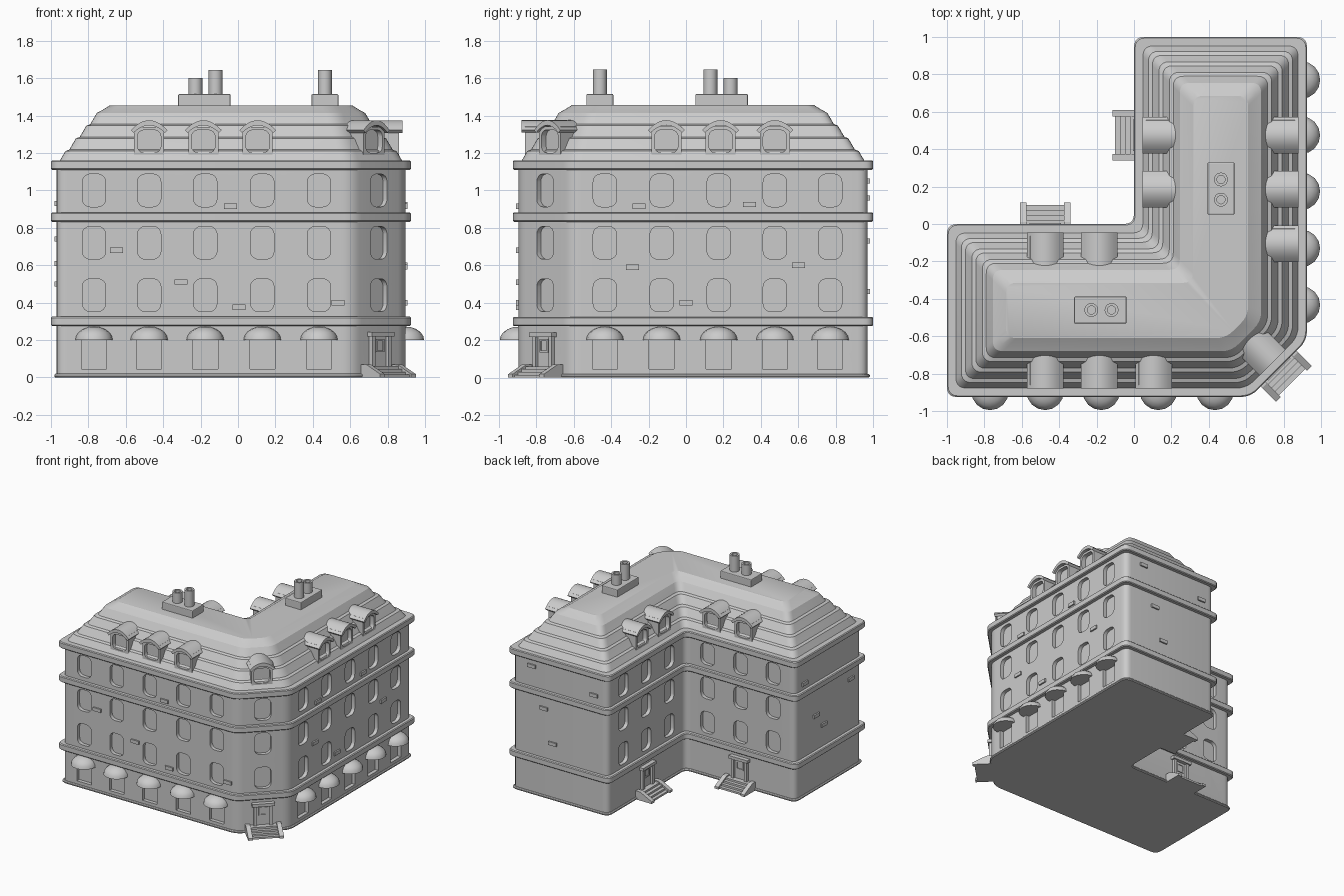
import bpy, bmesh, math
from mathutils import Matrix, Vector

if "Cube" in bpy.data.objects:
    bpy.data.objects.remove(bpy.data.objects["Cube"])

GREY = (0.6, 0.6, 0.6, 1)
plaster = bpy.data.materials.new("plain grey")
plaster.use_nodes = True
plaster.diffuse_color = GREY
plaster.node_tree.nodes["Principled BSDF"].inputs["Base Color"].default_value = GREY


def make(name, bm):
    bmesh.ops.recalc_face_normals(bm, faces=bm.faces)
    mesh = bpy.data.meshes.new(name)
    bm.to_mesh(mesh)
    bm.free()
    mesh.materials.append(plaster)
    obj = bpy.data.objects.new(name, mesh)
    bpy.context.collection.objects.link(obj)
    return obj


def soften(obj, angle=32):
    obj.data.polygons.foreach_set("use_smooth", [True] * len(obj.data.polygons))
    obj.data.set_sharp_from_angle(angle=math.radians(angle))


def cut(obj, cutter):
    mod = obj.modifiers.new("openings", "BOOLEAN")
    mod.operation, mod.solver, mod.object = "DIFFERENCE", "EXACT", cutter
    graph = bpy.context.evaluated_depsgraph_get()
    mesh = bpy.data.meshes.new_from_object(obj.evaluated_get(graph))
    obj.modifiers.clear()
    obj.data = mesh
    bpy.data.objects.remove(cutter)


def loft(bm, rings):
    rows = [[bm.verts.new(p) for p in ring] for ring in rings]
    for a, b in zip(rows, rows[1:]):
        for i in range(len(a)):
            j = (i + 1) % len(a)
            bm.faces.new((a[i], a[j], b[j], b[i]))
    bm.faces.new(rows[0][::-1])
    bm.faces.new(rows[-1])


def prism(bm, M, pts, sweep):
    sweep = Vector(sweep)
    loft(bm, [[M @ Vector(p) for p in pts], [M @ (Vector(p) + sweep) for p in pts]])


def box(bm, M, x, y, z):
    prism(bm, M, [(x[0], y[0], z[0]), (x[1], y[0], z[0]), (x[1], y[0], z[1]), (x[0], y[0], z[1])],
          (0, y[1] - y[0], 0))


def rounded(x, z, w, h, r, y):
    pts = []
    for k, (sx, sz) in enumerate(((1, 1), (-1, 1), (-1, -1), (1, -1))):
        for i in range(5):
            a = math.radians(90 * k + 22.5 * i)
            pts.append((x + sx * (w / 2 - r) + r * math.cos(a), y,
                        z + sz * (h / 2 - r) + r * math.sin(a)))
    return pts


# L-shaped footprint with a cut street corner, offset outward and filleted
PLAN = [Vector(p) for p in ((-.97, -.895), (.61, -.895), (.895, -.61), (.895, .97),
                            (.03, .97), (.03, -.03), (-.97, -.03))]


def outline(off, z, fillet=0.055):
    n, corners, ring = len(PLAN), [], []
    for i, p in enumerate(PLAN):
        a, b = (p - PLAN[i - 1]).normalized(), (PLAN[(i + 1) % n] - p).normalized()
        na, nb = Vector((a.y, -a.x)), Vector((b.y, -b.x))
        corners.append(p + (na + nb) * off / (1 + na.dot(nb)))
    for i, p in enumerate(corners):
        a = p + (corners[i - 1] - p).normalized() * fillet
        b = p + (corners[(i + 1) % n] - p).normalized() * fillet
        for k in range(6):
            t = k / 5
            q = a * (1 - t) ** 2 + p * 2 * t * (1 - t) + b * t * t
            ring.append((q.x, q.y, z))
    return ring


# Wall frames: local x runs along the wall, local -y points outward
def frame(x, y, deg):
    return Matrix.Translation((x, y, 0)) @ Matrix.Rotation(math.radians(deg), 4, "Z")


FRONT, RIGHT = frame(0, -.895, 0), frame(.895, 0, 90)
CORNER = frame(.7525, -.7525, 45)
YARD_A, YARD_B = frame(0, -.03, 180), frame(.03, 0, -90)
LEFT_END, BACK_END = frame(-.97, 0, -90), frame(0, .97, 180)
COLUMNS = [-.77, -.475, -.175, .13, .433]
DORMERS = [-.475, -.185, .105]
FLOORS = [.44, .72, 1.0]
STREET = [(FRONT, 1), (RIGHT, -1)]
YARD = [(YARD_A, -1), (YARD_B, 1)]

# Walls with recessed windows and shop openings
walls, holes = bmesh.new(), bmesh.new()
loft(walls, [outline(0, 0), outline(0, 1.15)])
spots = [(M, s * u) for M, s in STREET for u in COLUMNS]
spots += [(M, s * u) for M, s in YARD for u in COLUMNS[:3]] + [(CORNER, 0)]
for M, u in spots:
    for z in FLOORS:
        prism(holes, M, rounded(u, z, .125, .175, .042, -.05), (0, .08, 0))
for M, s in STREET:
    for u in COLUMNS:
        box(holes, M, (s * u - .067, s * u + .067), (-.05, .03), (.045, .22))
walls = make("walls", walls)
cut(walls, make("wall_openings", holes))
soften(walls)

# Plinth, floor bands and eave
for name, z0, z1, off in (("plinth", 0, .02, .012), ("lower_band", .275, .325, .03),
                          ("upper_band", .832, .882, .03), ("eave", 1.11, 1.16, .03)):
    bm, e = bmesh.new(), .006
    loft(bm, [outline(off - e, z0), outline(off, z0 + e), outline(off, z1 - e), outline(off - e, z1)])
    soften(make(name, bm))

# Mansard roof in overlapping courses
bm, rings = bmesh.new(), []
for k in range(4):
    inset, z = .012 + .056 * k, 1.15 + .068 * k
    rings += [outline(-inset, z), outline(-inset - .035, z + .06)]
rings += [outline(-.245, 1.43), outline(-.285, 1.455)]
loft(bm, rings)
soften(make("roof", bm), 25)

# Dormers: cased window under a curved hood
casing, holes, hood = bmesh.new(), bmesh.new(), bmesh.new()
spots = [(M, s * u) for M, s in STREET for u in DORMERS]
spots += [(M, s * u) for M, s in YARD for u in DORMERS[:2]] + [(CORNER, 0)]
for M, u in spots:
    box(casing, M, (u - .08, u + .08), (.035, .2), (1.17, 1.34))
    prism(holes, M, rounded(u, 1.262, .125, .122, .035, .0), (0, .07, 0))
    arc = [(u + .098 * t / 5, .016, 1.322 + .053 * (1 - (t / 5) ** 2)) for t in range(-5, 6)]
    under = [(u + .084 * t / 5, .016, 1.308 + .04 * (1 - (t / 5) ** 2)) for t in range(5, -6, -1)]
    prism(hood, M, arc + under, (0, .18, 0))
casing = make("dormer_casings", casing)
cut(casing, make("dormer_openings", holes))
soften(casing)
soften(make("dormer_hoods", hood))

# Domed awnings over the shop openings
bm = bmesh.new()
for M, s in STREET:
    for u in COLUMNS:
        T = M @ Matrix.Translation((s * u, 0, .2)) @ Matrix.Diagonal((.1, .1, .072, 1))
        ball = bmesh.ops.create_uvsphere(bm, u_segments=16, v_segments=10, radius=1, matrix=T)
        half = {f for v in ball["verts"] for f in v.link_faces}
        parts = list(ball["verts"]) + list({e for f in half for e in f.edges}) + list(half)
        got = bmesh.ops.bisect_plane(bm, geom=parts, plane_co=(0, 0, .2), plane_no=(0, 0, -1),
                                     clear_outer=True)
        rim = [e for e in got["geom_cut"] if isinstance(e, bmesh.types.BMEdge)]
        bmesh.ops.contextual_create(bm, geom=rim)
soften(make("awnings", bm), 40)

# Entrances: door, surround, lintel and steps with sloping side walls
door, steps = bmesh.new(), bmesh.new()
for M, u in ((CORNER, 0), (YARD_A, .475), (YARD_B, -.475)):
    E = M @ Matrix.Translation((u, 0, 0))
    box(door, E, (-.05, .05), (-.006, .02), (.06, .22))
    box(door, E, (-.085, .085), (-.035, .02), (.218, .242))
    for s in (-1, 1):
        box(door, E, sorted((s * .048, s * .072)), (-.024, .02), (.06, .22))
        box(door, E, sorted((s * .022, s * .032)), (-.012, .01), (.135, .205))
        prism(steps, E, [(s * .1, .02, 0), (s * .1, -.145, 0), (s * .1, -.145, .018),
                         (s * .1, -.04, .07), (s * .1, .02, .07)], (s * .035, 0, 0))
    for z in (.135, .195):
        box(door, E, (-.022, .022), (-.012, .01), (z, z + .01))
    for k in range(4):
        box(steps, E, (-.102, .102), (-.05 - .027 * k, .02), (0, .06 - .015 * k))
make("doors", door)
make("entrance_steps", steps)

# Scattered raised bricks
bm = bmesh.new()
for M, places in (
        (FRONT, ((-.65, .68), (-.305, .51), (.005, .375), (.535, .4), (-.04, .915))),
        (RIGHT, ((-.25, .915), (.34, .925), (-.285, .59), (.6, .6), (0, .4))),
        (LEFT_END, ((.75, .74), (.3, .61), (.4, .5), (.15, .93))),
        (BACK_END, ((-.72, 1.05), (-.155, .96), (-.61, .73), (-.53, .46)))):
    for u, z in places:
        box(bm, M, (u - .035, u + .035), (-.012, .01), (z - .014, z + .014))
make("raised_bricks", bm)

# Chimneys with two hollow pots each
stack, pots = bmesh.new(), bmesh.new()
for M, s in ((frame(-.18, -.46, 0), 1), (frame(.465, .19, 90), -1)):
    box(stack, M, (-.14, .14), (-.072, .072), (1.43, 1.515))
    for u, top in ((-.048, 1.6), (.06, 1.645)):
        rings = [(.037, 1.5), (.037, top), (.022, top), (.022, top - .06)]
        loft(pots, [[M @ Vector((s * u + r * math.cos(a), r * math.sin(a), z))
                     for a in (math.tau * i / 20 for i in range(20))] for r, z in rings])
stack = make("chimney_bases", stack)
bevel = stack.modifiers.new("soft edges", "BEVEL")
bevel.width, bevel.segments = .006, 2
soften(make("chimney_pots", pots))
